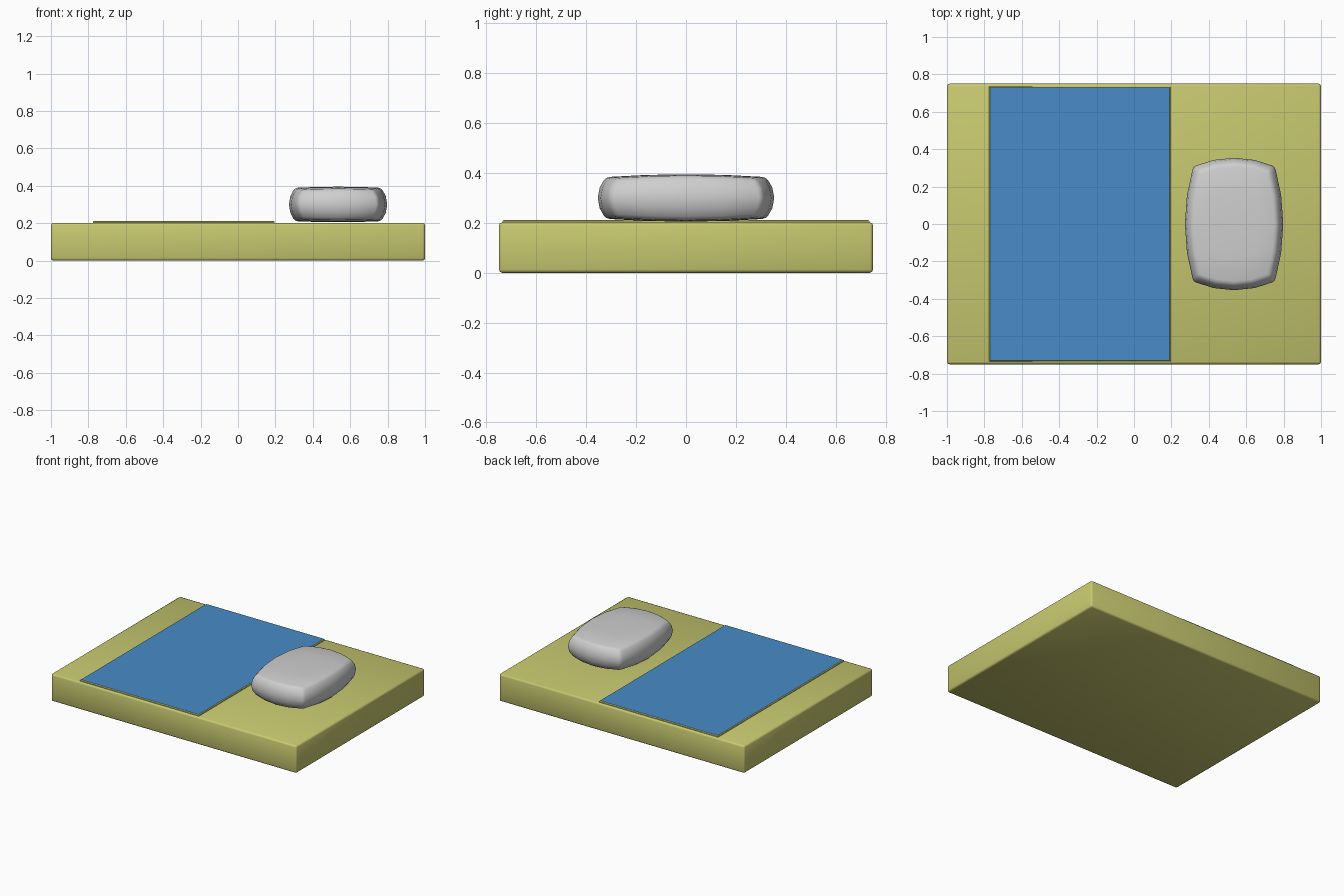
import bpy, bmesh
from mathutils import Matrix

if "Cube" in bpy.data.objects:
    bpy.data.objects.remove(bpy.data.objects["Cube"])


def material(name, rgb):
    m = bpy.data.materials.new(name)
    m.diffuse_color = (*rgb, 1)
    m.use_nodes = True
    m.node_tree.nodes["Principled BSDF"].inputs["Base Color"].default_value = m.diffuse_color
    return m


YELLOW = material("mattress_yellow", (0.57, 0.58, 0.16))
BLUE = material("blanket_blue", (0.065, 0.26, 0.58))
GREY = material("pillow_grey", (0.62, 0.62, 0.62))


def finish(name, bm, mats, angle=0.6):
    me = bpy.data.meshes.new(name)
    bmesh.ops.recalc_face_normals(bm, faces=bm.faces)
    bm.to_mesh(me)
    bm.free()
    for m in mats:
        me.materials.append(m)
    ob = bpy.data.objects.new(name, me)
    bpy.context.collection.objects.link(ob)
    bpy.ops.object.select_all(action='DESELECT')
    ob.select_set(True)
    bpy.context.view_layer.objects.active = ob
    bpy.ops.object.shade_smooth_by_angle(angle=angle)
    return ob


def box(size, centre):
    bm = bmesh.new()
    bmesh.ops.create_cube(bm, size=1, matrix=Matrix.Translation(centre) @ Matrix.Diagonal((*size, 1)))
    return bm


# Mattress with softened edges
bm = box((2, 1.5, 0.202), (0, 0, 0.101))
bmesh.ops.bevel(bm, geom=bm.edges[:], offset=0.013, segments=2, profile=0.5, affect='EDGES')
finish("mattress", bm, [YELLOW], 1.0)

# Blanket: low raised panel, yellow rim and blue top
bm = box((0.97, 1.47, 0.03), (-0.29, 0, 0.197))
top_edges = [e for e in bm.edges if all(v.co.z > 0.2 for v in e.verts)]
bmesh.ops.bevel(bm, geom=top_edges, offset=0.005, segments=1, affect='EDGES')
bm.normal_update()
for f in bm.faces:
    f.material_index = 1 if f.normal.z > 0.9 else 0
finish("blanket", bm, [YELLOW, BLUE])

# Pillow: subdivided cube, bulged in the middle of every side
bm = bmesh.new()
bmesh.ops.create_cube(bm, size=2)
bmesh.ops.subdivide_edges(bm, edges=bm.edges[:], cuts=3, use_grid_fill=True)
for v in bm.verts:
    u, t, w = v.co
    v.co = (0.535 + 0.263 * u * (1 - 0.17 * t * t) * (1 - 0.12 * w * w),
            0.354 * t * (1 - 0.13 * u * u) * (1 - 0.09 * w * w),
            0.30 + 0.095 * w * (1 - 0.06 * u * u) * (1 - 0.12 * t * t))
bm.normal_update()
hard = [e for e in bm.edges if e.calc_face_angle(0) > 0.6]
bmesh.ops.bevel(bm, geom=hard, offset=0.016, segments=2, profile=0.5, affect='EDGES')
finish("pillow", bm, [GREY], 1.0)
